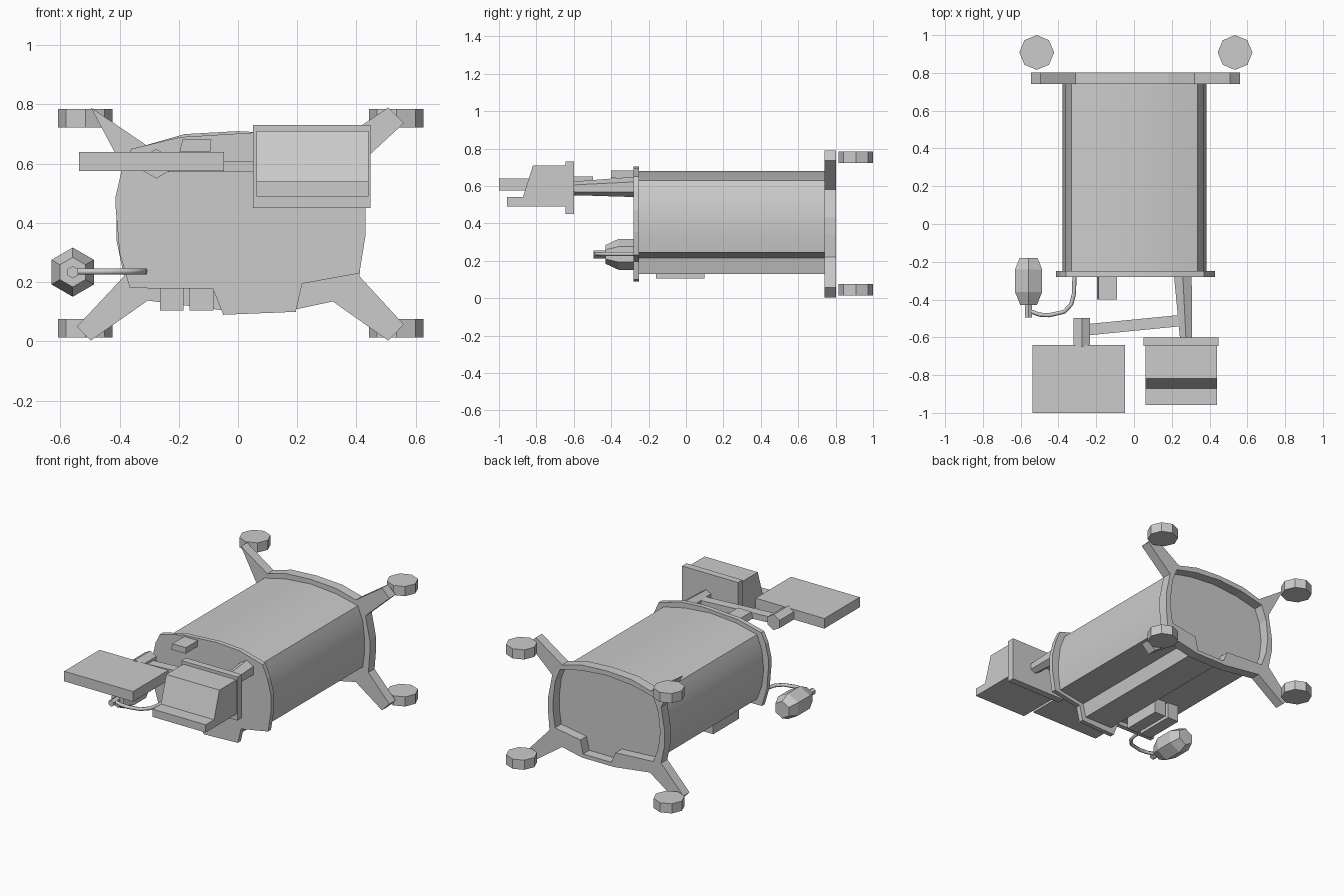
import bpy, bmesh, math
from mathutils import Vector

cube = bpy.data.objects.get("Cube")
if cube:
    bpy.data.objects.remove(cube, do_unlink=True)

grey = bpy.data.materials.new("plain grey")
grey.use_nodes = True
grey.diffuse_color = (0.6, 0.6, 0.6, 1)
grey.node_tree.nodes["Principled BSDF"].inputs["Base Color"].default_value = (0.6, 0.6, 0.6, 1)

# Maps a profile point (a, b) and a depth d to space, for each extrusion axis
PLACE = {
    "x": lambda a, b, d: Vector((d, a, b)),
    "y": lambda a, b, d: Vector((a, d, b)),
    "z": lambda a, b, d: Vector((a, b, d)),
}


def finish(name, bm):
    bmesh.ops.recalc_face_normals(bm, faces=bm.faces)
    mesh = bpy.data.meshes.new(name)
    bm.to_mesh(mesh)
    bm.free()
    mesh.materials.append(grey)
    obj = bpy.data.objects.new(name, mesh)
    bpy.context.collection.objects.link(obj)
    return obj


def prism(name, pts, lo, hi, axis="y", hole=None):
    """Extrude a profile, optionally with a hole, between two depths."""
    bm = bmesh.new()
    edges = []
    for loop in [pts] + ([hole] if hole else []):
        vs = [bm.verts.new(PLACE[axis](a, b, lo)) for a, b in loop]
        if not hole:
            bm.faces.new(vs)
        else:
            edges += [bm.edges.new((vs[i - 1], vs[i])) for i in range(len(vs))]
    if hole:
        normal = PLACE[axis](0, 0, 1)
        bmesh.ops.triangle_fill(bm, edges=edges, use_beauty=True, normal=normal)
    faces = list(bm.faces)
    ext = bmesh.ops.extrude_face_region(bm, geom=faces, use_keep_orig=True)
    moved = [v for v in ext["geom"] if isinstance(v, bmesh.types.BMVert)]
    bmesh.ops.translate(bm, verts=moved, vec=PLACE[axis](0, 0, hi - lo))
    return finish(name, bm)


def box(name, x0, x1, y0, y1, z0, z1):
    return prism(name, [(x0, z0), (x1, z0), (x1, z1), (x0, z1)], y0, y1)


def hex_loft(name, rings, sides=6):
    """Join pointed-top polygon rings (x, y, z, radius) along y."""
    bm = bmesh.new()
    loops = []
    for x, y, z, r in rings:
        angles = [math.tau * i / sides for i in range(sides)]
        loops.append([bm.verts.new((x + r * math.sin(t), y, z + r * math.cos(t))) for t in angles])
    for a, b in zip(loops, loops[1:]):
        for i in range(sides):
            bm.faces.new((a[i - 1], a[i], b[i], b[i - 1]))
    bm.faces.new(loops[0])
    bm.faces.new(loops[-1])
    return finish(name, bm)


# Main body: rounded case with a shallow keel
body_section = [
    (-0.33, 0.63), (-0.18, 0.665), (0, 0.68), (0.18, 0.665), (0.335, 0.63),
    (0.37, 0.54), (0.383, 0.43), (0.383, 0.34), (0.37, 0.245),
    (0.19, 0.215), (0.17, 0.13), (-0.03, 0.13), (-0.06, 0.2),
    (-0.33, 0.215), (-0.365, 0.31), (-0.378, 0.42), (-0.365, 0.54)]
body = prism("body", body_section, -0.25, 0.74)
bpy.context.view_layer.objects.active = body
body.select_set(True)
bpy.ops.object.shade_smooth_by_angle(angle=math.radians(30))
body.select_set(False)

# Front plate follows the body with a small lip
prism("front_plate", [
    (-0.36, 0.65), (-0.195, 0.69), (0.05, 0.705), (0.21, 0.695), (0.37, 0.65),
    (0.405, 0.57), (0.43, 0.47), (0.43, 0.355), (0.41, 0.23), (0.217, 0.195), (0.195, 0.10),
    (-0.05, 0.09), (-0.085, 0.178), (-0.365, 0.18), (-0.40, 0.30),
    (-0.413, 0.45), (-0.413, 0.49), (-0.39, 0.59)], -0.28, -0.25)

# Rear frame: open ring with four diagonal legs
prism("rear_frame", [
    (-0.497, 0.79), (-0.31, 0.663), (-0.18, 0.70), (0, 0.71), (0.18, 0.70), (0.32, 0.663),
    (0.507, 0.79), (0.56, 0.737), (0.39, 0.58), (0.42, 0.43), (0.42, 0.34), (0.41, 0.22),
    (0.56, 0.057), (0.507, 0.003), (0.32, 0.135), (0.18, 0.105),
    (-0.05, 0.105), (-0.305, 0.138), (-0.497, 0.003), (-0.544, 0.05),
    (-0.385, 0.22), (-0.41, 0.34), (-0.41, 0.43), (-0.385, 0.58)],
    0.74, 0.803, hole=body_section)

# Feet: octagonal discs behind the legs
for side, cx in (("right", -0.515), ("left", 0.535)):
    for level, z in (("lower", 0.013), ("upper", 0.723)):
        octagon = [(cx + 0.092 * math.cos(i * math.pi / 4),
                    0.908 + 0.092 * math.sin(i * math.pi / 4)) for i in range(8)]
        prism(f"{level}_{side}_foot", octagon, z, z + 0.062, "z")

# Rails under the body
for name, x in (("outer_rail", -0.264), ("inner_rail", -0.163)):
    box(name, x, x + 0.08, -0.16, 0.10, 0.105, 0.215)

# Small block high on the front plate
prism("front_block", [(-0.197, 0.642), (-0.093, 0.642), (-0.09, 0.682), (-0.187, 0.682)],
      -0.40, -0.27)

# Hand bulb with spout
BX, BZ = -0.558, 0.234
hex_loft("bulb", [(BX, -0.18, BZ, 0.055), (BX, -0.24, BZ, 0.083),
                  (BX, -0.36, BZ, 0.083), (BX, -0.43, BZ, 0.05)])
hex_loft("bulb_spout", [(BX, -0.495, BZ, 0.021), (BX, -0.42, BZ, 0.021)])

# Curved hose from the front plate to the spout
curve = bpy.data.curves.new("hose", "CURVE")
curve.dimensions = "3D"
curve.bevel_depth = 0.011
curve.bevel_resolution = 1
curve.use_fill_caps = True
path = [(-0.315, -0.27), (-0.318, -0.37), (-0.332, -0.425), (-0.37, -0.465),
        (-0.45, -0.483), (-0.50, -0.48), (-0.55, -0.462)]
spline = curve.splines.new("POLY")
spline.points.add(len(path) - 1)
for p, (x, y) in zip(spline.points, path):
    p.co = (x, y, 0.236, 1)
curve.materials.append(grey)
bpy.context.collection.objects.link(bpy.data.objects.new("hose", curve))

# Tapered post carrying the display, with a side arm
hex_loft("post", [(0.258, -0.26, 0.595, 0.055), (0.275, -0.61, 0.587, 0.036)])
prism("side_arm", [(-0.27, -0.592), (0.26, -0.54), (0.26, -0.48), (-0.27, -0.532)],
      0.572, 0.61, "z")

# Tray and its hexagonal knuckle
hex_loft("tray_knuckle", [(-0.276, -0.65, 0.60, 0.05), (-0.276, -0.497, 0.60, 0.05)])
box("tray", -0.537, -0.047, -1.0, -0.64, 0.575, 0.64)

# Display unit: back plate and a stepped housing
box("display_back_plate", 0.05, 0.448, -0.645, -0.60, 0.45, 0.73)
prism("display_housing", [(-0.64, 0.71), (-0.818, 0.71), (-0.872, 0.54),
                          (-0.957, 0.54), (-0.957, 0.49), (-0.64, 0.49)],
      0.062, 0.44, "x")
